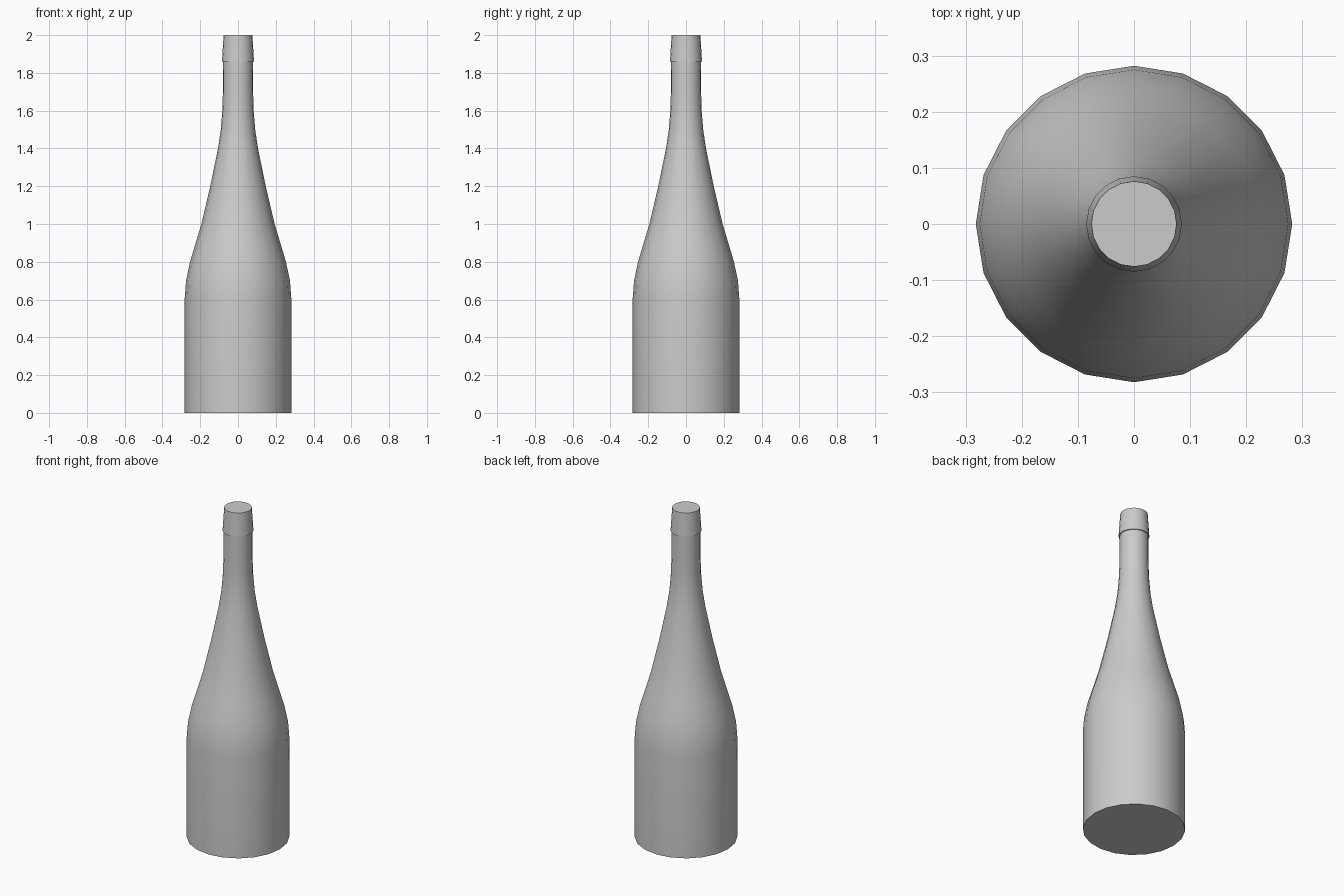
import bpy, bmesh, math

cube = bpy.data.objects.get("Cube")
if cube:
    bpy.data.objects.remove(cube, do_unlink=True)

SIDES = 20

grey = bpy.data.materials.new("plain grey")
grey.use_nodes = True
colour = (0.6, 0.6, 0.6, 1)
grey.diffuse_color = colour
grey.node_tree.nodes["Principled BSDF"].inputs["Base Color"].default_value = colour


def lathe(name, profile):
    """Turn a (radius, height) profile around z and cap both ends."""
    bm = bmesh.new()
    rings = []
    for r, z in profile:
        angles = [math.tau * i / SIDES for i in range(SIDES)]
        rings.append([bm.verts.new((r * math.cos(a), r * math.sin(a), z)) for a in angles])
    for low, high in zip(rings, rings[1:]):
        for i in range(SIDES):
            j = (i + 1) % SIDES
            bm.faces.new((low[i], low[j], high[j], high[i]))
    bm.faces.new(rings[0][::-1])
    bm.faces.new(rings[-1])
    mesh = bpy.data.meshes.new(name)
    bm.to_mesh(mesh)
    bm.free()
    mesh.materials.append(grey)
    obj = bpy.data.objects.new(name, mesh)
    bpy.context.collection.objects.link(obj)
    bpy.ops.object.select_all(action="DESELECT")
    obj.select_set(True)
    bpy.context.view_layer.objects.active = obj
    bpy.ops.object.shade_smooth_by_angle(angle=math.radians(30))
    return obj


# Straight base, long tapering shoulder and slim neck
lathe("bottle_body", [
    (0.282, 0), (0.282, 0.61), (0.275, 0.7), (0.254, 0.8), (0.224, 0.9),
    (0.194, 1.0), (0.147, 1.2), (0.106, 1.4), (0.091, 1.5), (0.083, 1.6),
    (0.08, 1.7), (0.079, 1.87),
])

# Slightly tapered collar closing the mouth
lathe("mouth_collar", [(0.085, 1.86), (0.076, 2.0)])
